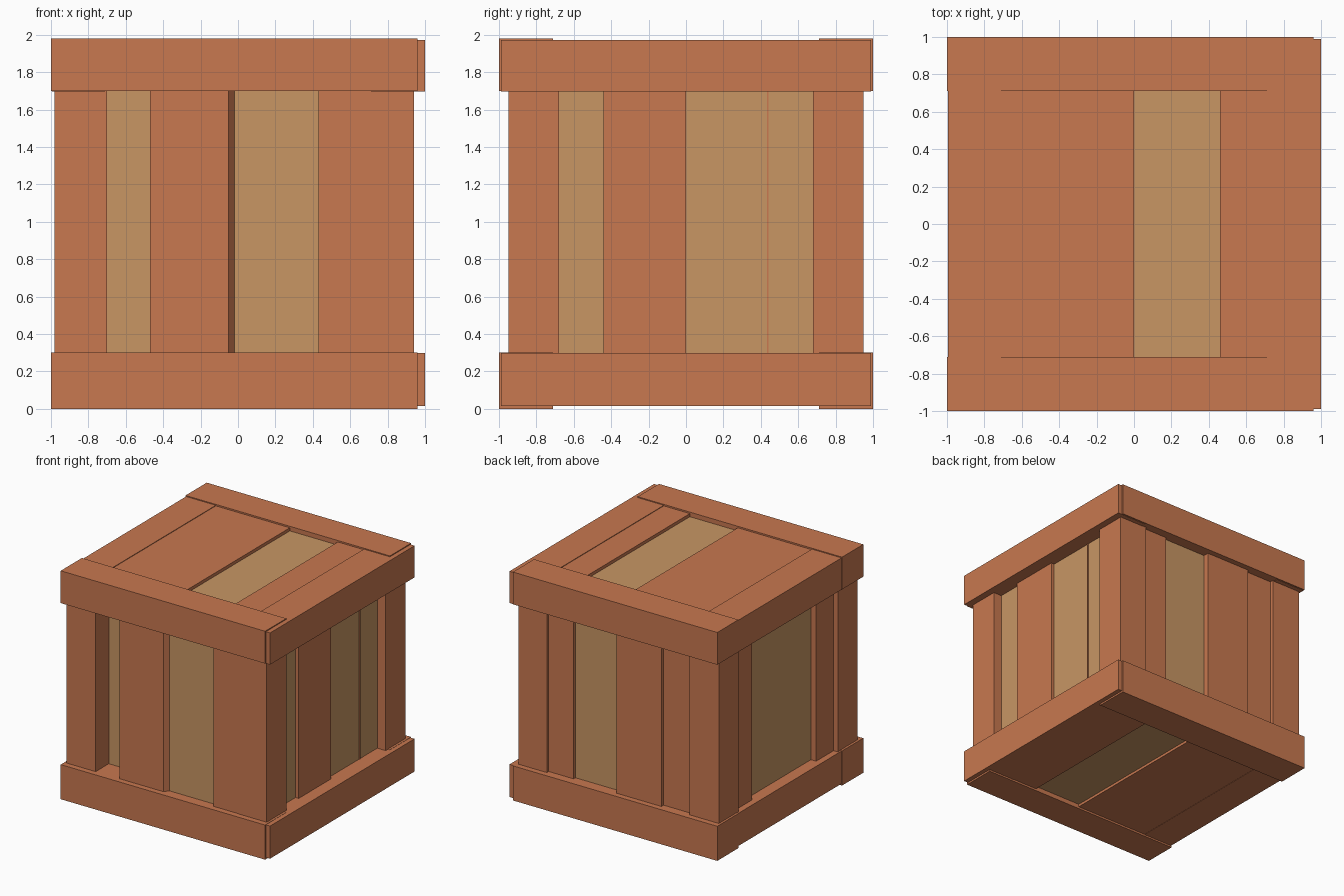
import bpy

if "Cube" in bpy.data.objects:
    bpy.data.objects.remove(bpy.data.objects["Cube"])

def material(name, rgb):
    m = bpy.data.materials.new(name)
    m.diffuse_color = (*rgb, 1)
    m.use_nodes = True
    m.node_tree.nodes["Principled BSDF"].inputs["Base Color"].default_value = m.diffuse_color
    return m

ORANGE = material("orange wood", (0.578, 0.188, 0.080))
TAN = material("tan wood", (0.578, 0.305, 0.127))

def prism(name, outline, z0, z1, mat=ORANGE):
    """Extrude a counter-clockwise footprint from z0 to z1."""
    n = len(outline)
    verts = [(x, y, z) for z in (z0, z1) for x, y in outline]
    faces = [tuple(reversed(range(n))), tuple(range(n, 2 * n))]
    faces += [(i, (i + 1) % n, n + (i + 1) % n, n + i) for i in range(n)]
    me = bpy.data.meshes.new(name)
    me.from_pydata(verts, [], faces)
    me.materials.append(mat)
    ob = bpy.data.objects.new(name, me)
    bpy.context.collection.objects.link(ob)
    return ob

def box(name, x0, x1, y0, y1, z0, z1, mat=ORANGE):
    return prism(name, [(x0, y0), (x1, y0), (x1, y1), (x0, y1)], z0, z1, mat)

LO, HI = 0.20, 1.80   # wall planks run into the frames

# Tan inner box, seen through the missing planks
box("inner_box", -0.89, 0.86, -0.77, 0.90, 0.04, 1.94, TAN)

# Corner posts
for x0, x1, sx in ((-0.98, -0.70, "left"), (0.67, 0.94, "right")):
    for y0, y1, sy in ((-0.95, -0.68, "front"), (0.68, 0.95, "back")):
        box(f"{sy}_{sx}_post", x0, x1, y0, y1, LO, HI)

# Bottom and top frames; the side beams sit slightly inside the end beams
for level, z0, z1, side0, side1 in (("bottom", 0.0, 0.30, 0.015, 0.298),
                                    ("top", 1.70, 1.98, 1.697, 1.972)):
    for sy, y0, y1 in (("front", -1.0, -0.71), ("back", 0.71, 1.0)):
        box(f"{level}_{sy}_beam", -1.0, 0.96, y0, y1, z0, z1)
    box(f"{level}_left_beam", -0.995, -0.71, -0.99, 0.99, side0, side1)
    box(f"{level}_right_beam", 0.71, 1.0, -0.99, 0.99, side0, side1)

# Lid and floor planks, leaving the tan gap at x 0 to 0.46
for level, za, zb in (("floor", 0.017, 0.10), ("lid", 1.88, 1.967)):
    for i, (x0, x1) in enumerate(((-0.71, -0.48), (-0.48, 0.0), (0.46, 0.72))):
        box(f"{level}_plank_{i}", x0, x1, -0.72, 0.72, za, zb)

# Front wall: wide plank with a slanted edge, tan plank, narrow plank
prism("front_wide_plank", [(-0.47, -0.95), (-0.05, -0.95), (-0.02, -0.91),
                           (-0.02, -0.76), (-0.47, -0.76)], LO, HI)
box("front_tan_plank", -0.02, 0.43, -0.91, -0.76, LO, HI, TAN)
box("front_narrow_plank", 0.43, 0.67, -0.947, -0.76, LO, HI)

# Back wall
for i, (x0, x1, y) in enumerate(((0.43, 0.67, 0.925), (-0.43, 0.0, 0.95), (-0.70, -0.43, 0.92))):
    box(f"back_plank_{i}", x0, x1, 0.85, y, LO, HI)

# Left wall
for i, (y0, y1) in enumerate(((-0.68, -0.44), (0.44, 0.68))):
    box(f"left_plank_{i}", -0.94, -0.85, y0, y1, LO, HI)

# Right wall: one plank and a thin seam strip
box("right_plank", 0.80, 0.89, -0.44, 0.0, LO, HI)
box("right_seam", 0.80, 0.867, 0.432, 0.44, LO, HI)
